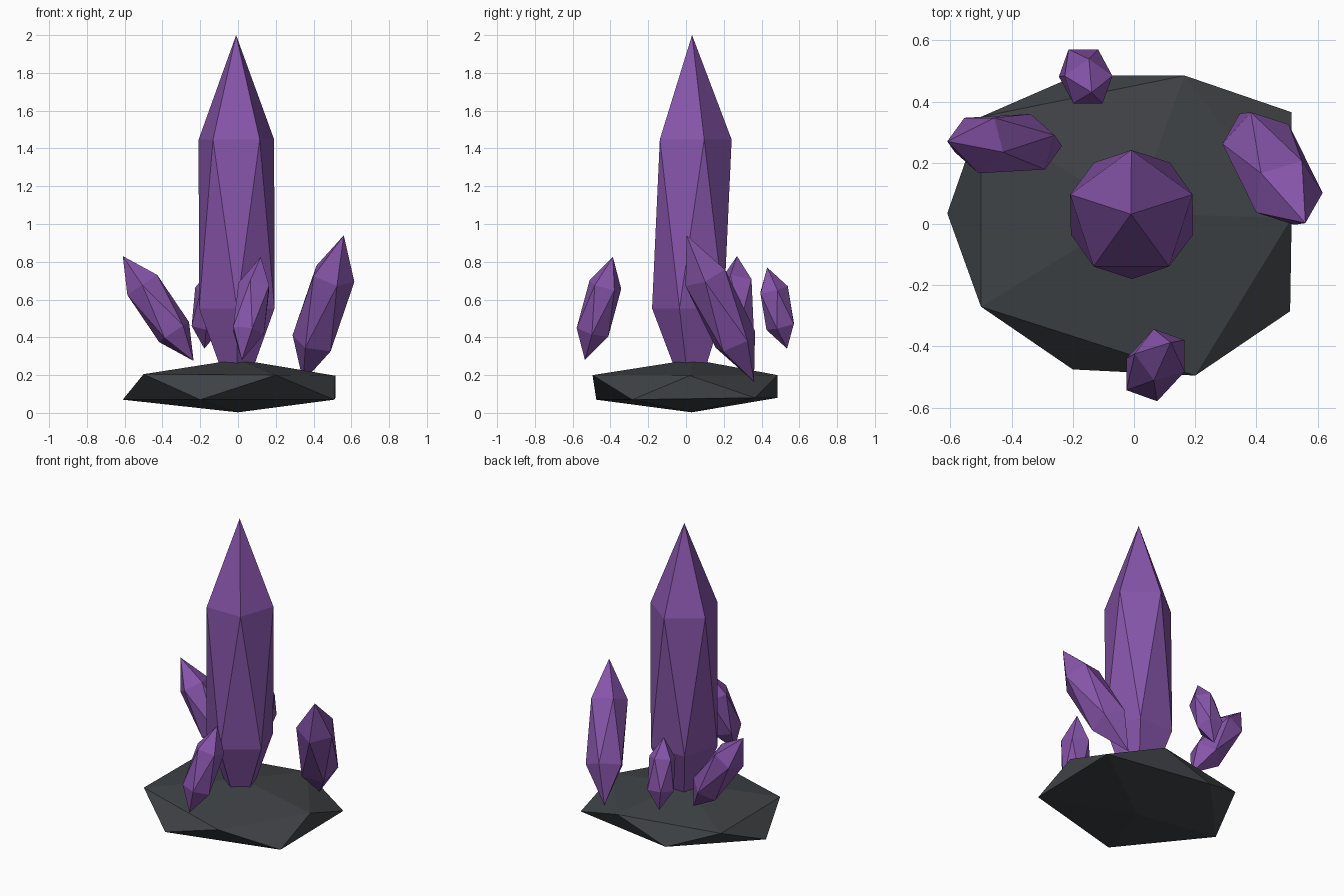
import bpy, bmesh
from mathutils import Vector, Matrix

if "Cube" in bpy.data.objects:
    bpy.data.objects.remove(bpy.data.objects["Cube"])


def material(name, color):
    mat = bpy.data.materials.new(name)
    mat.diffuse_color = (*color, 1)
    mat.use_nodes = True
    mat.node_tree.nodes["Principled BSDF"].inputs["Base Color"].default_value = mat.diffuse_color
    return mat


purple = material("purple_crystal", (0.24, 0.09, 0.40))
dark = material("dark_rock", (0.05, 0.055, 0.06))


def icosahedron(name, mat, shape):
    """Twelve-point solid, reshaped by a function on its bmesh."""
    bm = bmesh.new()
    bmesh.ops.create_icosphere(bm, subdivisions=1, radius=1)
    shape(bm)
    bmesh.ops.recalc_face_normals(bm, faces=bm.faces)
    mesh = bpy.data.meshes.new(name)
    bm.to_mesh(mesh)
    bm.free()
    mesh.materials.append(mat)
    bpy.context.collection.objects.link(bpy.data.objects.new(name, mesh))


def crystal(name, bottom, top, radius, facing):
    """Stretched solid between two tips; a top-ring corner points along facing."""
    bottom, top = Vector(bottom), Vector(top)
    half = (top - bottom) / 2
    z = half.normalized()
    x = Vector(facing)
    x = (x - z * x.dot(z)).normalized()
    y = z.cross(x)
    frame = Matrix((x * radius, y * radius, half)).transposed().to_4x4()
    frame.translation = (top + bottom) / 2
    icosahedron(name, purple, lambda bm: bm.transform(frame))


# Rock base: flattened solid with slightly uneven corners
corners = [
    (0.20, -0.495, 0.20), (-0.50, -0.27, 0.205), (-0.50, 0.35, 0.20),
    (0.165, 0.485, 0.20), (0.515, 0.02, 0.197),
    (0.51, -0.285, 0.07), (-0.20, -0.475, 0.07), (-0.61, 0.035, 0.07),
    (-0.19, 0.485, 0.08), (0.515, 0.365, 0.08),
    (0, 0.035, 0.283), (0, 0.03, 0.003),
]


def rock_shape(bm):
    for v in bm.verts:
        p = Vector((v.co.x * 0.66, v.co.y * 0.57, 0.14 + v.co.z * 0.14))
        # height is weighted so each corner stays in its own ring
        v.co = min(corners, key=lambda c: ((Vector(c) - p) * Vector((1, 1, 6))).length)


icosahedron("rock_base", dark, rock_shape)

# Crystals
crystal("main_crystal", (-0.005, 0.03, 0), (-0.01, 0.032, 2), 0.235, (0, 1, 0))
crystal("left_crystal", (-0.235, 0.255, 0.275), (-0.61, 0.27, 0.83), 0.112, (0, -1, 0))
crystal("right_crystal", (0.345, 0.36, 0.165), (0.56, 0.003, 0.94), 0.134, (1, 0, -0.28))
crystal("front_crystal", (0.02, -0.535, 0.28), (0.12, -0.387, 0.825), 0.102, (-0.3, 0.9, -0.2))
crystal("back_crystal", (-0.178, 0.535, 0.34), (-0.138, 0.43, 0.77), 0.092, (0, 1, 0))
